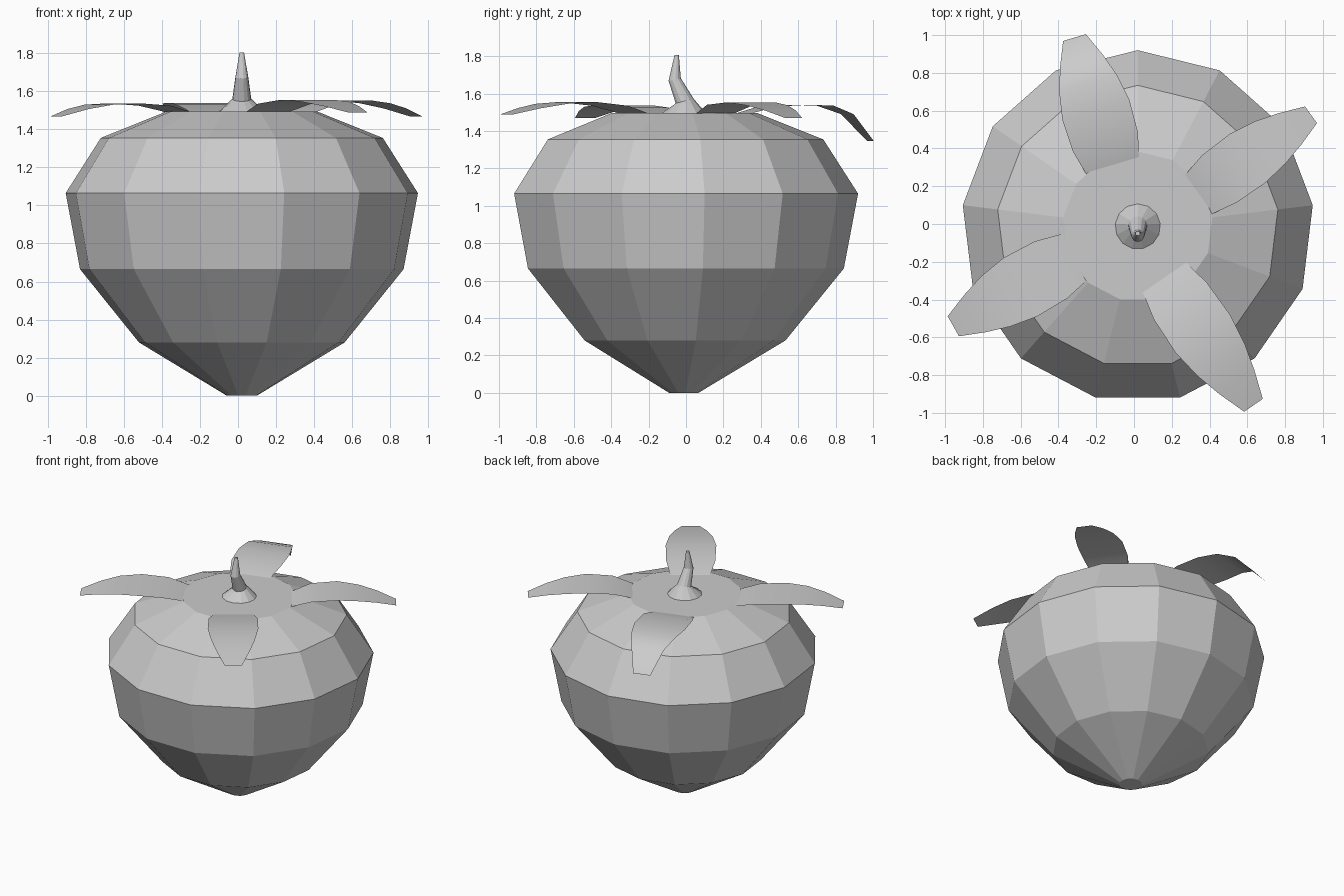
import bpy, math
from mathutils import Vector, Matrix

if "Cube" in bpy.data.objects:
    bpy.data.objects.remove(bpy.data.objects["Cube"])

SIDES = 13
CX, CY = 0.02, -0.013


def make(name, verts, faces):
    me = bpy.data.meshes.new(name)
    me.from_pydata([tuple(v) for v in verts], [], faces)
    me.update()
    ob = bpy.data.objects.new(name, me)
    bpy.context.collection.objects.link(ob)
    return ob


def loft(name, rings):
    """Capped stack of rings: (radius, y offset, z, tilt about x in degrees)."""
    verts, faces = [], []
    for r, y, z, tilt in rings:
        rot = Matrix.Rotation(math.radians(tilt), 3, 'X')
        for i in range(SIDES):
            a = math.pi / 2 + 2 * math.pi * i / SIDES
            p = rot @ Vector((r * math.cos(a), r * math.sin(a), 0))
            verts.append(p + Vector((CX, CY + y, z)))
    for k in range(len(rings) - 1):
        for i in range(SIDES):
            j = (i + 1) % SIDES
            a, b = k * SIDES, (k + 1) * SIDES
            faces.append((a + i, a + j, b + j, b + i))
    last = (len(rings) - 1) * SIDES
    faces.append(tuple(reversed(range(SIDES))))
    faces.append(tuple(range(last, last + SIDES)))
    return make(name, verts, faces)


# Faceted fruit body
loft("fruit_body", [(0.08, 0, 0, 0), (0.545, 0, 0.28, 0), (0.857, 0, 0.665, 0),
                    (0.933, 0, 1.065, 0), (0.747, 0, 1.355, 0), (0.397, 0, 1.495, 0)])

# Bent stem with flared foot
loft("stem", [(0.12, 0, 1.495, 0), (0.05, 0.005, 1.56, 15),
              (0.034, -0.048, 1.675, 12), (0.012, -0.037, 1.805, 0)])

# Leaves: outline shared, each with its own root, tip, half widths and heights
T = (0, 0.2, 0.45, 0.65, 0.82, 1)
F = (0.77, 0.97, 1.0, 0.86, 0.64, 0.34)


def leaf(name, root, tip, left, right, heights):
    root, tip = Vector(root), Vector(tip)
    d = (tip - root).normalized()
    n = Vector((-d.y, d.x))
    verts = []
    for t, f, z in zip(T, F, heights):
        c = root.lerp(tip, t)
        for p in (c + n * left * f, c - n * right * f):
            verts.append((p.x, p.y, z))
    faces = [(2 * k, 2 * k + 1, 2 * k + 3, 2 * k + 2) for k in range(len(T) - 1)]
    ob = make(name, verts, faces)
    ob.data.shade_smooth()


leaf("leaf_right", (0.34, 0.14), (0.94, 0.574), 0.175, 0.145,
     (1.49, 1.54, 1.553, 1.537, 1.51, 1.468))
leaf("leaf_back", (-0.11, 0.295), (-0.315, 0.987), 0.185, 0.185,
     (1.49, 1.53, 1.54, 1.535, 1.49, 1.345))
leaf("leaf_left", (-0.305, -0.177), (-0.955, -0.544), 0.17, 0.188,
     (1.49, 1.525, 1.537, 1.53, 1.507, 1.468))
leaf("leaf_front", (0.157, -0.264), (0.635, -0.958), 0.167, 0.185,
     (1.49, 1.535, 1.555, 1.545, 1.522, 1.488))
